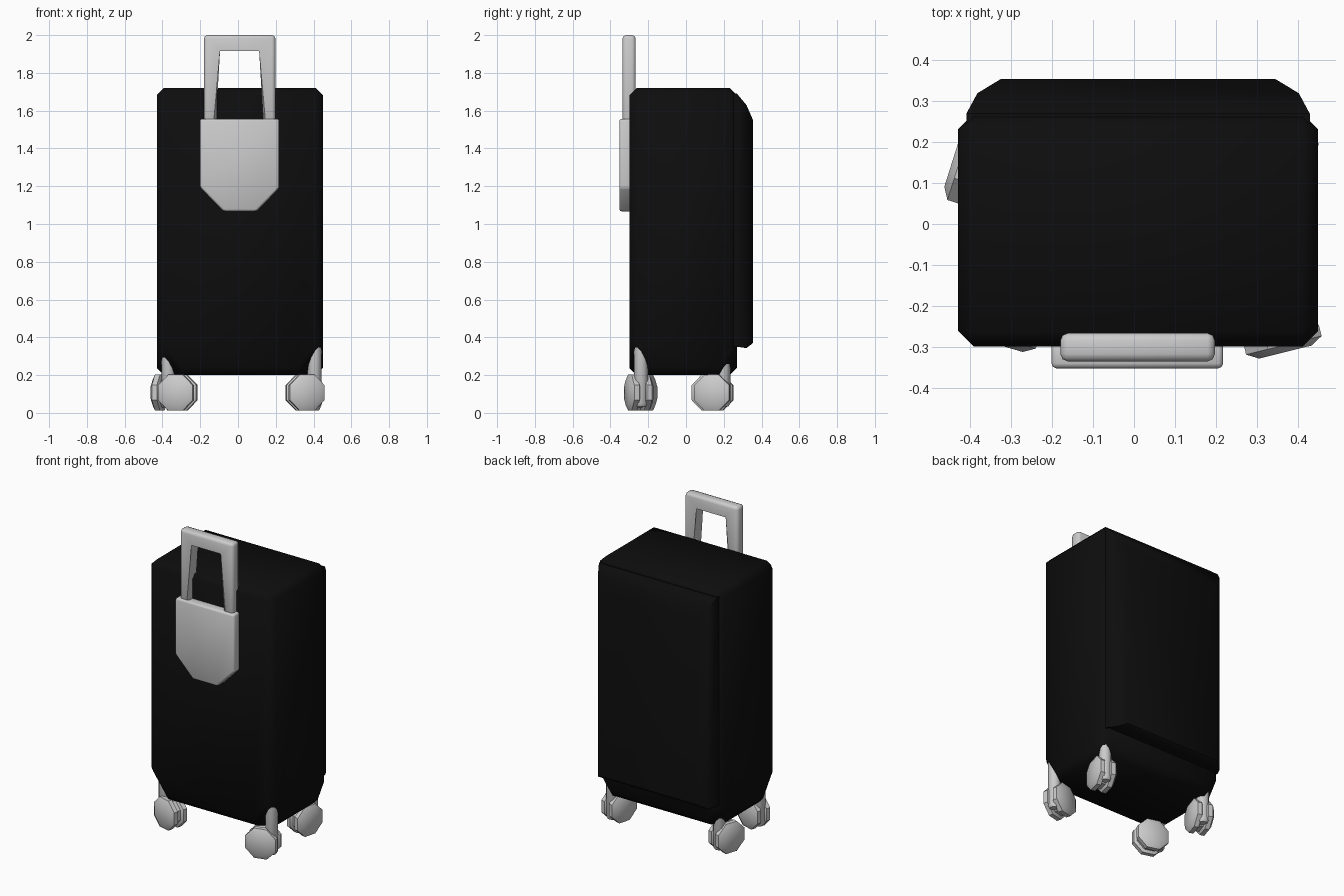
import bpy, bmesh, math
from mathutils import Matrix, Vector

if "Cube" in bpy.data.objects:
    bpy.data.objects.remove(bpy.data.objects["Cube"])

black = bpy.data.materials.new("black_fabric")
black.diffuse_color = (0.004, 0.004, 0.004, 1)
black.use_nodes = True
black.node_tree.nodes["Principled BSDF"].inputs["Base Color"].default_value = black.diffuse_color


def finish(name, bm, mat=None, angle=35):
    bmesh.ops.recalc_face_normals(bm, faces=bm.faces[:])
    me = bpy.data.meshes.new(name)
    bm.to_mesh(me)
    bm.free()
    ob = bpy.data.objects.new(name, me)
    bpy.context.collection.objects.link(ob)
    if mat:
        me.materials.append(mat)
    bpy.ops.object.select_all(action='DESELECT')
    ob.select_set(True)
    bpy.context.view_layer.objects.active = ob
    bpy.ops.object.shade_smooth_by_angle(angle=math.radians(angle))
    return ob


def loft(bm, rings):
    """Skin closed rings of points and cap both ends."""
    vs = [[bm.verts.new(p) for p in r] for r in rings]
    n = len(vs[0])
    for a, b in zip(vs, vs[1:]):
        for i in range(n):
            j = (i + 1) % n
            bm.faces.new((a[i], a[j], b[j], b[i]))
    bm.faces.new(vs[0])
    bm.faces.new(vs[-1])


def slab(name, outline, y0, y1, bevel):
    """Extrude an x-z outline along y with softened edges."""
    bm = bmesh.new()
    loft(bm, [[(x, y, z) for x, z in outline] for y in (y0, y1)])
    bmesh.ops.bevel(bm, geom=bm.edges[:], offset=bevel, segments=2,
                    profile=0.5, affect='EDGES')
    return finish(name, bm, angle=50)


# Main case: chamfered box with the four lower corners cut for the casters
bm = bmesh.new()
bmesh.ops.create_cube(bm, size=1, matrix=Matrix.Translation((0.01, -0.015, 0.96))
                      @ Matrix.Diagonal((0.88, 0.57, 1.52, 1)))
bmesh.ops.bevel(bm, geom=bm.edges[:], offset=0.038, segments=1, affect='EDGES')
for sx in (-1, 1):
    for sy in (-1, 1):
        bmesh.ops.bisect_plane(bm, geom=bm.verts[:] + bm.edges[:] + bm.faces[:],
                               plane_co=(0.01 + sx * 0.38, sy * 0.2, 0.2),
                               plane_no=Vector((sx * 1.4, sy * 1.4, -1)).normalized(),
                               clear_outer=True)
        bmesh.ops.holes_fill(bm, edges=[e for e in bm.edges if e.is_boundary], sides=0)
finish("case", bm, black, 50)

# Back pocket: tapering panel
bm = bmesh.new()
loft(bm, [[(0.01 - w, y, b), (0.01 + w, y, b), (0.01 + w, y, t), (0.01 - w, y, t)]
          for y, w, t, b in ((0.24, 0.42, 1.69, 0.35), (0.27, 0.42, 1.69, 0.35),
                             (0.32, 0.393, 1.63, 0.343), (0.355, 0.335, 1.55, 0.37))])
finish("back_pocket", bm, black, 50)

# Pull handle and its mounting plate
slab("pull_handle", [(-0.18, 1.5), (-0.18, 2.0), (0.198, 2.0), (0.198, 1.5),
                     (0.13, 1.5), (0.13, 1.935), (-0.113, 1.935), (-0.113, 1.5)],
     -0.336, -0.267, 0.018)
slab("handle_plate", [(-0.202, 1.557), (0.218, 1.557), (0.218, 1.19), (0.098, 1.067),
                      (-0.077, 1.067), (-0.202, 1.195)], -0.353, -0.285, 0.012)


# Casters: twin eight-sided wheels trailing behind an upright stem
def caster(name, x, y, axis, trail):
    m = Vector(axis).normalized()
    t = Vector(trail).normalized()
    up = Vector((0, 0, 1))
    c = Vector((x, y, 0.107))
    bm = bmesh.new()
    profile = [(-0.065, 0.072), (-0.048, 0.103), (-0.02, 0.103), (-0.012, 0.085),
               (0.012, 0.085), (0.02, 0.103), (0.048, 0.103), (0.065, 0.072)]
    rings = []
    for a, r in profile:
        rings.append([c + m * a + r * (t * math.cos(k) + up * math.sin(k))
                      for k in [(i + 0.5) * math.pi / 4 for i in range(8)]])
    loft(bm, rings)
    finish(name + "_wheel", bm)

    bm = bmesh.new()
    s = c - t * 0.052
    loft(bm, [[Vector((s.x + r * math.cos(i * math.pi / 6),
                       s.y + r * math.sin(i * math.pi / 6), z)) for i in range(12)]
              for z, r in ((0.035, 0.028), (0.05, 0.037), (0.36, 0.037))])
    finish(name + "_stem", bm)


caster("front_left", -0.318, -0.232, (-0.28, -0.96, 0), (0.96, -0.28, 0))
caster("front_right", 0.355, -0.25, (0.24, -0.97, 0), (-0.97, -0.24, 0))
caster("back_left", -0.382, 0.135, (-0.95, 0.3, 0), (-0.3, -0.95, 0))
caster("back_right", 0.372, 0.147, (0.97, -0.25, 0), (-0.25, -0.97, 0))
